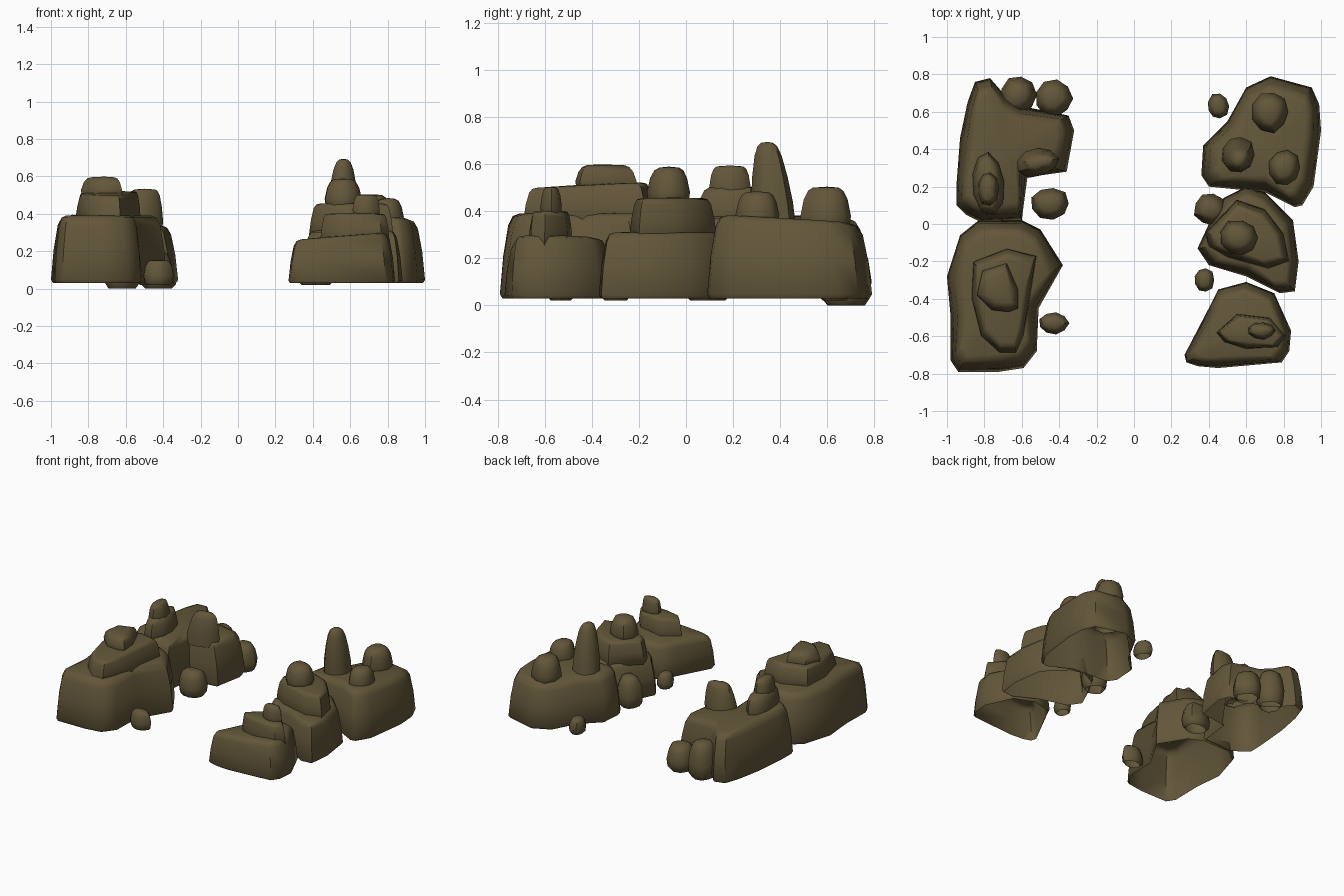
import bpy, bmesh, math, random

if "Cube" in bpy.data.objects:
    bpy.data.objects.remove(bpy.data.objects["Cube"])

random.seed(4)

stone = bpy.data.materials.new("brown stone")
stone.diffuse_color = (0.125, 0.095, 0.042, 1)
stone.use_nodes = True
stone.node_tree.nodes["Principled BSDF"].inputs["Base Color"].default_value = stone.diffuse_color

# (height fraction, inset fraction) from bottom rim to top
BLOCK = [(0.0, 0.15), (0.05, 0.0), (0.5, 0.2), (0.86, 0.5), (0.97, 0.78), (1.0, 1.2)]
PEBBLE = [(0.0, 0.8), (0.12, 0.2), (0.4, 0.0), (0.75, 0.4), (0.93, 0.9), (1.0, 1.5)]
SPIRE = [(0.0, 0.0), (0.3, 0.1), (0.6, 0.45), (0.85, 0.9), (0.96, 1.3), (1.0, 1.7)]


def loft(name, pts, z0, z1, inset, profile=BLOCK, tilt=(0, 0), lean=(0, 0)):
    """Open-bottomed rock: the outline is stacked upward and drawn inward."""
    cx = sum(p[0] for p in pts) / len(pts)
    cy = sum(p[1] for p in pts) / len(pts)
    bm = bmesh.new()
    rings = []
    for f, k in profile:
        ring = []
        for x, y in pts:
            dx, dy = x - cx, y - cy
            d = math.hypot(dx, dy)
            s = 1 - min(inset * k / d, 0.75)
            z = z0 + (z1 - z0) * f + f * (tilt[0] * dx + tilt[1] * dy) * s
            ring.append(bm.verts.new((cx + dx * s + lean[0] * f, cy + dy * s + lean[1] * f, z)))
        rings.append(ring)
    n = len(pts)
    for a, b in zip(rings, rings[1:]):
        for i in range(n):
            j = (i + 1) % n
            bm.faces.new((a[i], a[j], b[j], b[i]))
    # cap fan
    top = rings[-1]
    mid = bm.verts.new((cx + lean[0], cy + lean[1], z1 + 0.004))
    for i in range(n):
        bm.faces.new((top[i], top[(i + 1) % n], mid))
    area = sum(pts[i][0] * pts[(i + 1) % n][1] - pts[(i + 1) % n][0] * pts[i][1] for i in range(n))
    if area < 0:
        bmesh.ops.reverse_faces(bm, faces=bm.faces[:])
    me = bpy.data.meshes.new(name)
    bm.to_mesh(me)
    bm.free()
    ob = bpy.data.objects.new(name, me)
    bpy.context.collection.objects.link(ob)
    me.materials.append(stone)
    bpy.ops.object.select_all(action='DESELECT')
    ob.select_set(True)
    bpy.context.view_layer.objects.active = ob
    bpy.ops.object.shade_smooth_by_angle(angle=math.radians(50))
    return ob


def pebble(name, x, y, rx, ry, z0, z1, rot=0, profile=PEBBLE, inset=None, lean=(0, 0)):
    """Small irregular stone on a jittered oval outline."""
    pts, c, s = [], math.cos(math.radians(rot)), math.sin(math.radians(rot))
    for i in range(9):
        a = 2 * math.pi * i / 9
        r = random.uniform(0.92, 1.06)
        u, v = rx * r * math.cos(a), ry * r * math.sin(a)
        pts.append((x + u * c - v * s, y + u * s + v * c))
    return loft(name, pts, z0, z1, inset or min(rx, ry) * 0.36, profile, lean=lean)


# Left side, back block with its stones
loft("left_back_block", [(-.77, .78), (-.85, .76), (-.89, .65), (-.93, .46), (-.95, .2), (-.95, .1),
     (-.9, .05), (-.82, .01), (-.6, .02), (-.59, .1), (-.57, .25), (-.36, .28), (-.32, .5),
     (-.35, .58), (-.6, .63), (-.7, .7)], .03, .37, .08, tilt=(-.1, -.03))
pebble("left_back_ledge_stone", -.78, .22, .09, .17, .33, .5, 5)
pebble("left_back_peak_stone", -.78, .19, .06, .09, .44, .59)
pebble("left_back_horn_stone", -.52, .33, .115, .08, .3, .53, 12, SPIRE, .035, (.02, .0))
pebble("left_rear_boulder", -.62, .69, .1, .105, 0, .26)
pebble("left_rear_small_boulder", -.43, .67, .1, .1, .0, .19)
pebble("left_inner_boulder", -.45, .11, .105, .09, .02, .2)

# Left side, front block with two tiers
loft("left_front_block", [(-.83, .02), (-.6, .02), (-.5, -.03), (-.38, -.22), (-.51, -.45), (-.52, -.68),
     (-.59, -.77), (-.72, -.79), (-.94, -.79), (-.98, -.73), (-.98, -.5), (-1, -.28), (-.93, -.06)],
     .03, .39, .08)
loft("left_front_tier", [(-.86, -.2), (-.68, -.13), (-.52, -.17), (-.54, -.3), (-.59, -.6), (-.63, -.69),
     (-.72, -.69), (-.82, -.6), (-.87, -.4)], .36, .51, .05, tilt=(0, .05))
loft("left_front_cap", [(-.81, -.25), (-.68, -.21), (-.62, -.35), (-.62, -.45), (-.67, -.47), (-.76, -.46),
     (-.84, -.38)], .48, .595, .035, PEBBLE)
pebble("left_front_pebble", -.43, -.53, .08, .06, .02, .15)

# Right side, back block with spire and knobs
loft("right_back_block", [(.6, .73), (.73, .79), (.95, .73), (.99, .64), (1, .5), (.96, .2), (.9, .1),
     (.86, .09), (.7, .17), (.5, .19), (.4, .2), (.36, .26), (.37, .42), (.5, .55)],
     .03, .365, .08, tilt=(.03, -.06))
pebble("spire", .555, .375, .09, .1, .33, .69, 0, SPIRE, .04, (.01, -.03))
pebble("right_back_knob", .73, .6, .1, .11, .3, .5)
pebble("right_side_knob", .805, .3, .085, .095, .32, .48)
pebble("right_back_pebble", .45, .63, .06, .07, .02, .13)

# Right side, middle block with tier and cap
loft("right_middle_block", [(.48, .14), (.6, .2), (.7, .17), (.85, .02), (.88, -.2), (.86, -.36), (.78, -.37),
     (.6, -.28), (.4, -.22), (.34, -.13), (.4, 0)], .03, .31, .065)
loft("right_middle_tier", [(.55, .13), (.7, .08), (.8, -.05), (.83, -.2), (.72, -.24), (.5, -.18), (.4, -.12),
     (.38, -.05)], .28, .455, .05)
pebble("right_middle_cap", .56, -.075, .105, .1, .41, .585)
pebble("right_inner_boulder", .41, .08, .09, .09, .02, .24)
pebble("right_inner_pebble", .375, -.3, .055, .065, .02, .13)

# Right side, front block with tier and cap
loft("right_front_block", [(.27, -.7), (.4, -.45), (.45, -.35), (.6, -.31), (.75, -.37), (.84, -.57), (.83, -.68),
     (.79, -.74), (.45, -.77), (.34, -.76), (.28, -.74)], .03, .28, .06, tilt=(.08, 0))
loft("right_front_tier", [(.44, -.58), (.55, -.48), (.73, -.5), (.81, -.6), (.77, -.66), (.6, -.67), (.48, -.63)],
     .25, .4, .035)
pebble("right_front_cap", .68, -.57, .075, .047, .37, .5)
